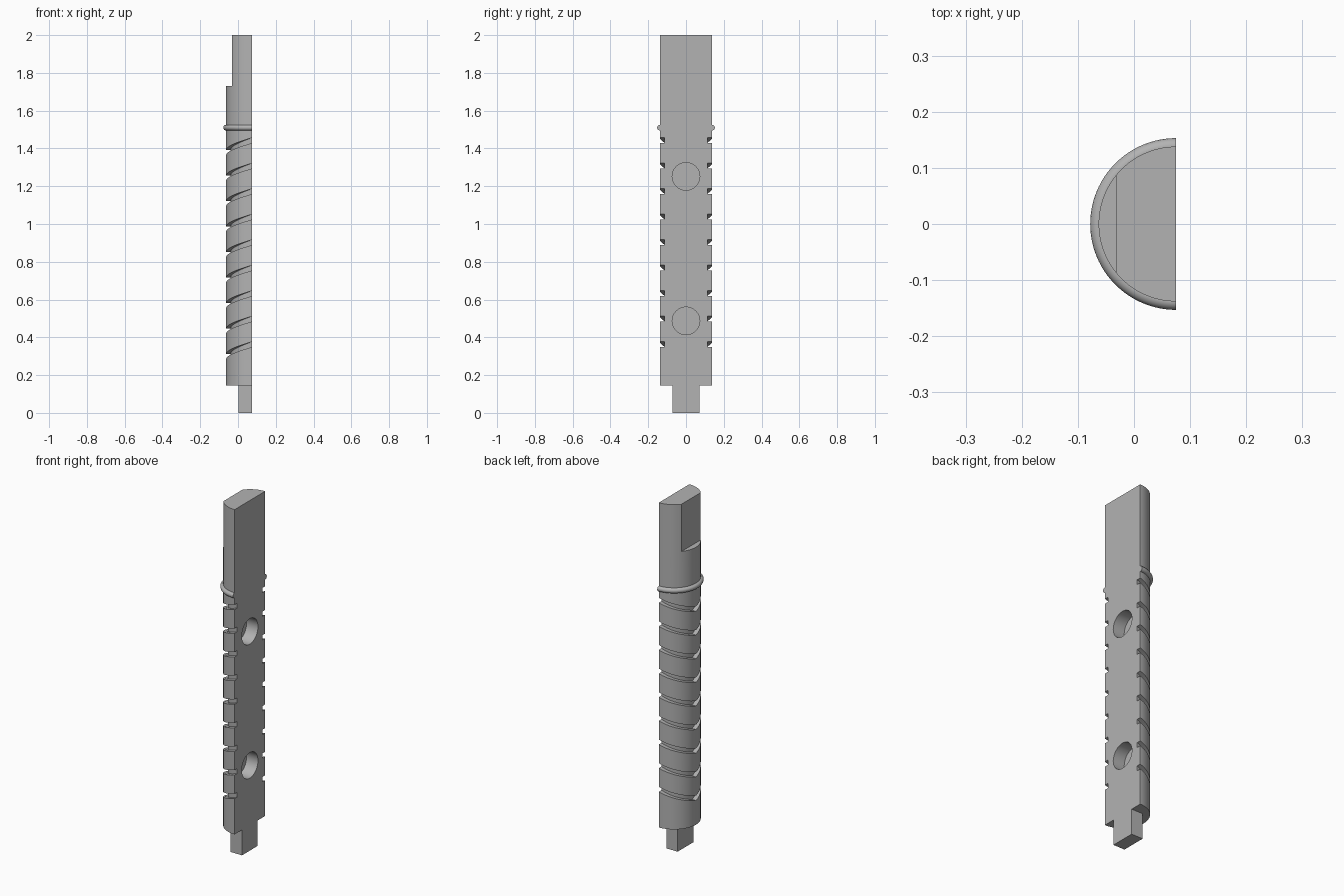
import bpy, bmesh, math

if "Cube" in bpy.data.objects:
    bpy.data.objects.remove(bpy.data.objects["Cube"], do_unlink=True)

FLAT_X = 0.075      # plane of the flat face, also the axis of the round side
RADIUS = 0.138
SHOULDER_Z = 0.145
TOP_Z = 2.0
SEGMENTS = 64

grey = bpy.data.materials.new("plain_grey")
grey.use_nodes = True
colour = (0.45, 0.45, 0.45, 1)
grey.diffuse_color = colour
grey.node_tree.nodes["Principled BSDF"].inputs["Base Color"].default_value = colour


def polar(angle, radius, z):
    """Point on the round side: 0 is the front edge, pi the back edge."""
    return (FLAT_X - radius * math.sin(angle), -radius * math.cos(angle), z)


def finish(bm, name):
    bmesh.ops.recalc_face_normals(bm, faces=bm.faces)
    mesh = bpy.data.meshes.new(name)
    bm.to_mesh(mesh)
    bm.free()
    mesh.materials.append(grey)
    obj = bpy.data.objects.new(name, mesh)
    bpy.context.collection.objects.link(obj)
    return obj


def sweep(bm, sections):
    """Skin closed loops of points and cap both ends."""
    loops = [[bm.verts.new(p) for p in section] for section in sections]
    n = len(loops[0])
    for a, b in zip(loops, loops[1:]):
        for i in range(n):
            j = (i + 1) % n
            bm.faces.new((a[i], a[j], b[j], b[i]))
    bm.faces.new(loops[0])
    bm.faces.new(loops[-1])


def box(name, low, high):
    bm = bmesh.new()
    sweep(bm, [[(low[0], low[1], z), (high[0], low[1], z),
                (high[0], high[1], z), (low[0], high[1], z)]
               for z in (low[2], high[2])])
    return finish(bm, name)


def cut(target, cutter):
    cutter.hide_render = True
    mod = target.modifiers.new("cut", "BOOLEAN")
    mod.operation = "DIFFERENCE"
    mod.solver = "EXACT"
    mod.object = cutter
    bpy.context.view_layer.objects.active = target
    bpy.ops.object.modifier_apply(modifier=mod.name)
    bpy.data.objects.remove(cutter, do_unlink=True)


def smooth(obj):
    bpy.ops.object.select_all(action="DESELECT")
    obj.select_set(True)
    bpy.context.view_layer.objects.active = obj
    bpy.ops.object.shade_smooth_by_angle(angle=math.radians(30))


# Half-round shaft
angles = [math.pi * i / SEGMENTS for i in range(SEGMENTS + 1)]
bm = bmesh.new()
sweep(bm, [[polar(a, RADIUS, z) for a in angles] for z in (SHOULDER_Z, TOP_Z)])
shaft = finish(bm, "half_round_shaft")

# Flat relief on the round side at the top
cut(shaft, box("relief_cutter", (-0.3, -0.3, 1.73), (-0.032, 0.3, 2.2)))

# Slanted grooves, falling from both edges to the middle of the round side
GROOVES, PITCH, DROP, HEIGHT = 9, 0.135, 0.066, 0.028
bm = bmesh.new()
for k in range(GROOVES):
    top = 1.457 - k * PITCH
    sections = []
    for i in range(-4, SEGMENTS + 5):
        a = math.pi * i / SEGMENTS
        z = top - DROP * (1 - abs(a - math.pi / 2) / (math.pi / 2))
        sections.append([polar(a, r, h) for r, h in (
            (0.114, z - HEIGHT), (0.17, z - HEIGHT), (0.17, z), (0.114, z))])
    sweep(bm, sections)
cut(shaft, finish(bm, "groove_cutter"))

# Blind round sockets in the flat face
bm = bmesh.new()
for z in (0.487, 1.252):
    sweep(bm, [[(x, 0.073 * math.cos(t), z + 0.073 * math.sin(t))
                for t in (math.tau * i / 48 for i in range(48))]
               for x in (FLAT_X - 0.072, FLAT_X + 0.05)])
cut(shaft, finish(bm, "socket_cutter"))
smooth(shaft)

# Half-ring collar
bm = bmesh.new()
sweep(bm, [[polar(a, RADIUS + 0.015 * math.cos(t), 1.51 + 0.015 * math.sin(t))
            for t in (math.tau * i / 16 for i in range(16))] for a in angles])
smooth(finish(bm, "collar_ring"))

# Square tang at the foot
box("bottom_tang", (FLAT_X - 0.072, -0.071, 0), (FLAT_X, 0.071, SHOULDER_Z))
